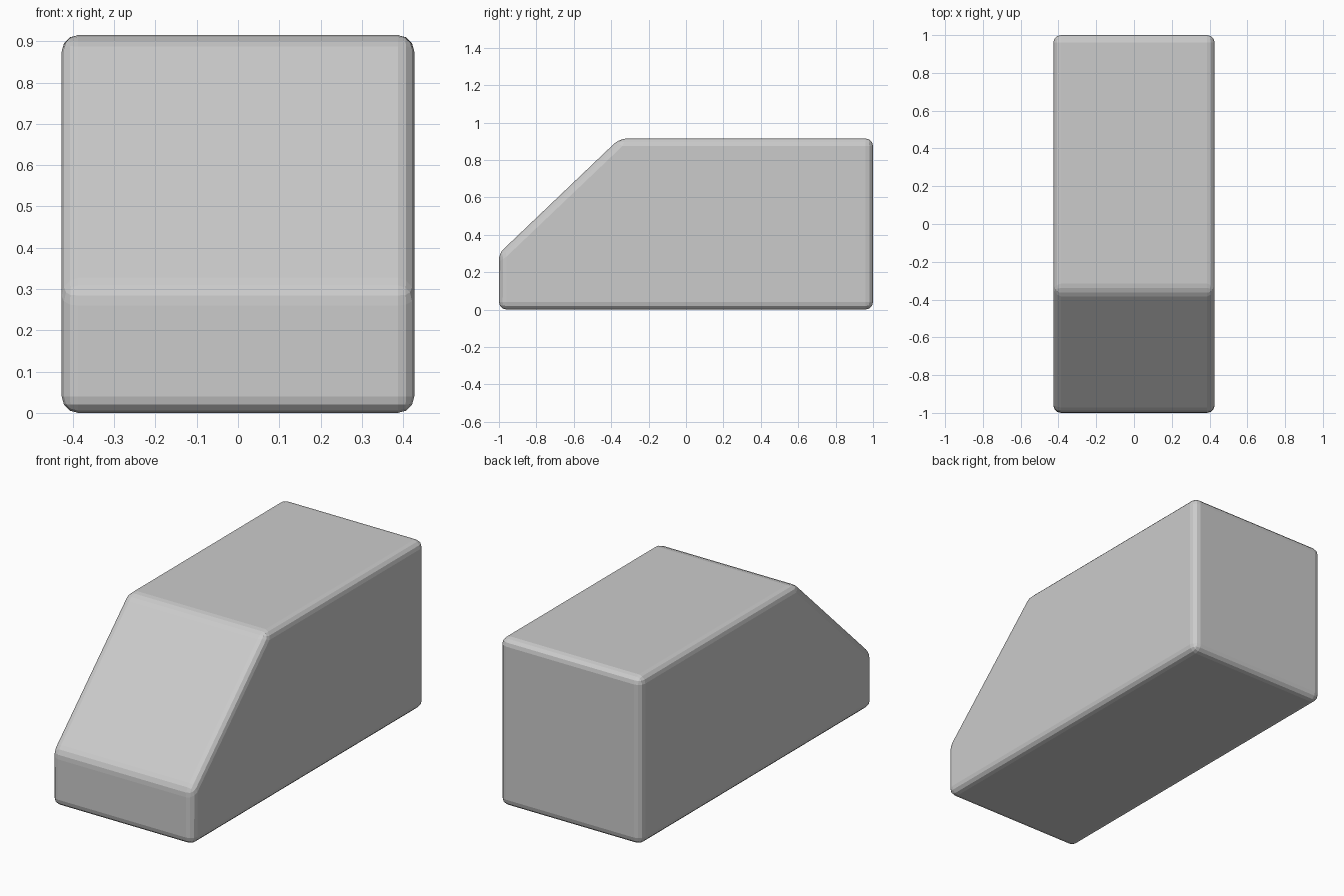
import bpy, bmesh

if "Cube" in bpy.data.objects:
    bpy.data.objects.remove(bpy.data.objects["Cube"])

HALF_W = 0.427
# side profile (y, z) of the sloped-front block
PROFILE = [(-1, 0), (1, 0), (1, 0.915), (-0.355, 0.915), (-1, 0.30)]

# extrude the profile across x
bm = bmesh.new()
face = bm.faces.new([bm.verts.new((-HALF_W, y, z)) for y, z in PROFILE])
ext = bmesh.ops.extrude_face_region(bm, geom=[face])
verts = [g for g in ext["geom"] if isinstance(g, bmesh.types.BMVert)]
bmesh.ops.translate(bm, verts=verts, vec=(2 * HALF_W, 0, 0))
bmesh.ops.recalc_face_normals(bm, faces=bm.faces)

mesh = bpy.data.meshes.new("wedge_block")
bm.to_mesh(mesh)
bm.free()
block = bpy.data.objects.new("wedge_block", mesh)
bpy.context.collection.objects.link(block)

# rounded edges all round
bevel = block.modifiers.new("rounded_edges", "BEVEL")
bevel.width = 0.04
bevel.segments = 3
bevel.limit_method = "NONE"
